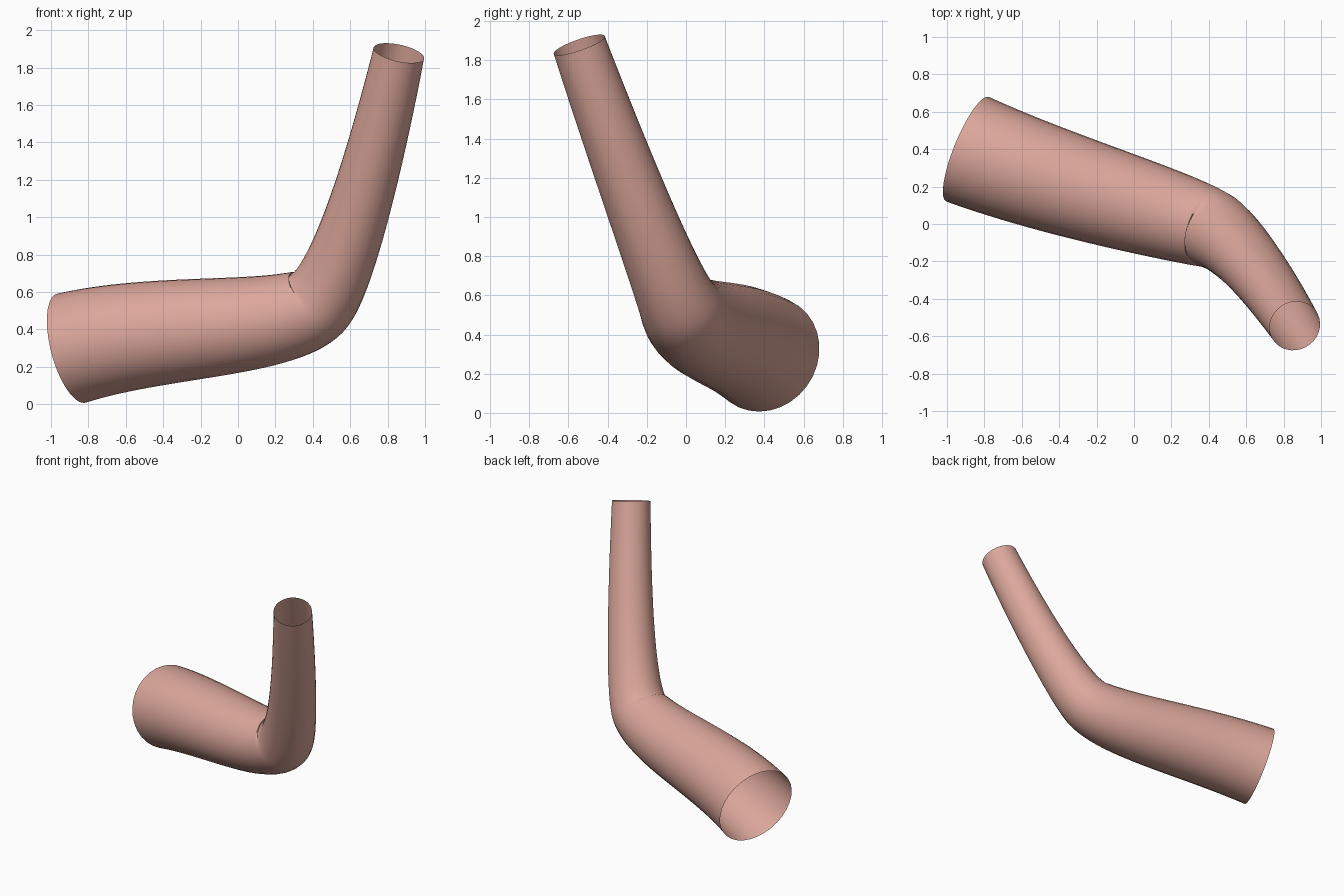
import bpy
from mathutils import Vector

if "Cube" in bpy.data.objects:
    bpy.data.objects.remove(bpy.data.objects["Cube"])

# Centreline knots: position, handle in, handle out, radius
knots = [
    ((-.89, .40, .30), (-1.3, .58, .18), (-.40, .20, .43), .302),
    ((.42, -.03, .54), (.24, .045, .39), (.57, -.105, .68), .210),
    ((.86, -.545, 1.878), (.75, -.37, 1.38), (.97, -.72, 2.38), .138),
]

# Tapered open tube swept along the bent centreline
curve = bpy.data.curves.new("bent_tube", 'CURVE')
curve.dimensions = '3D'
curve.resolution_u = 32
curve.bevel_depth = 1.0
curve.bevel_resolution = 14
curve.use_fill_caps = False
spline = curve.splines.new('BEZIER')
spline.radius_interpolation = 'CARDINAL'
spline.bezier_points.add(len(knots) - 1)
for p, (co, left, right, r) in zip(spline.bezier_points, knots):
    p.handle_left_type = p.handle_right_type = 'FREE'
    p.co, p.handle_left, p.handle_right = Vector(co), Vector(left), Vector(right)
    p.radius = r
tube = bpy.data.objects.new("bent_tube", curve)
bpy.context.collection.objects.link(tube)

# Turn into a smooth mesh
bpy.context.view_layer.objects.active = tube
tube.select_set(True)
bpy.ops.object.convert(target='MESH')
bpy.ops.object.shade_smooth_by_angle()

# Pink surface colour
mat = bpy.data.materials.new("pink")
mat.diffuse_color = (.72, .39, .33, 1)
mat.use_nodes = True
mat.node_tree.nodes["Principled BSDF"].inputs["Base Color"].default_value = mat.diffuse_color
tube.data.materials.clear()
tube.data.materials.append(mat)
